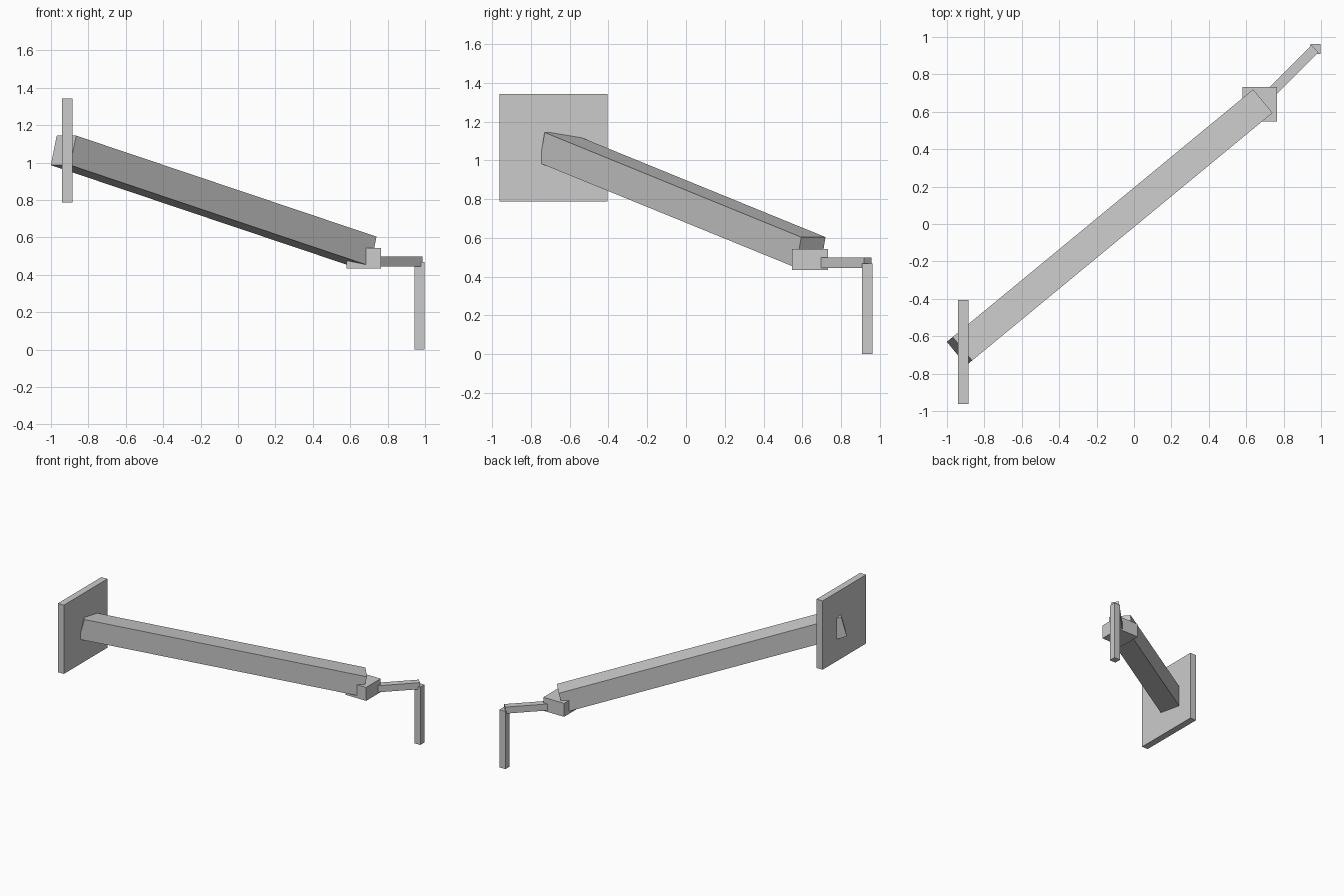
import bpy
from math import radians

cube = bpy.data.objects.get("Cube")
if cube:
    bpy.data.objects.remove(cube, do_unlink=True)

GREY = (0.6, 0.6, 0.6, 1.0)
grey = bpy.data.materials.new("plain_grey")
grey.use_nodes = True
grey.diffuse_color = GREY
grey.node_tree.nodes["Principled BSDF"].inputs["Base Color"].default_value = GREY


def box(name, centre, size, pitch=0, yaw=0):
    """Flat-faced box, its long axis along x before pitch and yaw in degrees."""
    bpy.ops.mesh.primitive_cube_add(size=1, location=centre,
                                    rotation=(0, radians(pitch), radians(yaw)))
    obj = bpy.context.object
    obj.name = name
    obj.scale = size
    obj.data.materials.append(grey)
    return obj


# Upright square plate that carries the arm
box("mounting_plate", (-0.913, -0.684, 1.065), (0.054, 0.557, 0.557))

# Long beam, sloping down from the plate
box("arm_beam", (-0.13, -0.018, 0.795), (2.15, 0.163, 0.163), pitch=14.55, yaw=39.5)

# Block at the lower end of the beam
box("joint_block", (0.672, 0.64, 0.488), (0.186, 0.186, 0.109))

# Thin level bar leading out of the block
box("link_bar", (0.834, 0.803, 0.472), (0.38, 0.053, 0.053), yaw=45)

# Post hanging from the end of the bar
box("hanging_post", (0.97, 0.936, 0.234), (0.054, 0.054, 0.468))
